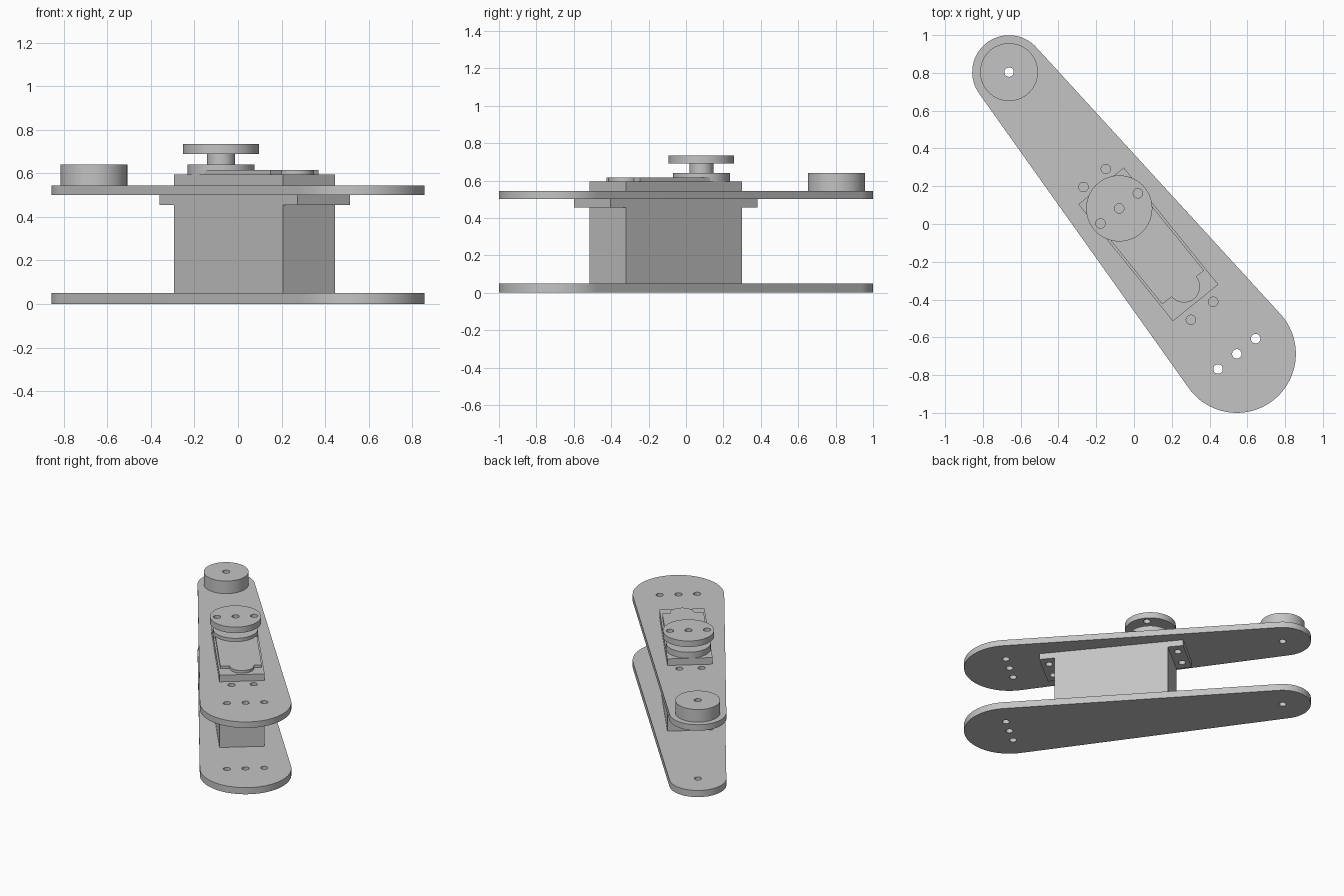
import bpy, bmesh
from math import pi, sin, cos, asin, atan2

if "Cube" in bpy.data.objects:
    bpy.data.objects.remove(bpy.data.objects["Cube"])

grey = bpy.data.materials.new("light grey")
grey.use_nodes = True
colour = (0.55, 0.55, 0.55, 1)
grey.diffuse_color = colour
grey.node_tree.nodes["Principled BSDF"].inputs["Base Color"].default_value = colour

# The arm's long axis is local x, turned across the ground
CENTRE = (0.076, -0.108, 0)
ANGLE = atan2(-0.778, 0.629)
SMALL_END, BIG_END, HORN = -1.173, 0.745, -0.245
HOLE = 0.025


def arc(u, v, r, start, end, n):
    return [(u + r * cos(start + (end - start) * i / n),
             v + r * sin(start + (end - start) * i / n)) for i in range(n + 1)]


def circle(u, v, r, n=64):
    return arc(u, v, r, 0, 2 * pi, n)[:-1]


def hole(u, v=0):
    return circle(u, v, HOLE, 24)


def rectangle(length, width):
    a, b = length / 2, width / 2
    return [(-a, -b), (a, -b), (a, b), (-a, b)]


def slab(name, z0, z1, outline, holes=()):
    """Flat part: an outline with holes, extruded from z0 to z1."""
    curve = bpy.data.curves.new(name, "CURVE")
    curve.dimensions = "2D"
    curve.fill_mode = "BOTH"
    curve.extrude = (z1 - z0) / 2
    for loop in [outline, *holes]:
        spline = curve.splines.new("POLY")
        spline.points.add(len(loop) - 1)
        for point, (u, v) in zip(spline.points, loop):
            point.co = (u, v, 0, 1)
        spline.use_cyclic_u = True
    source = bpy.data.objects.new(name + " outline", curve)
    bpy.context.scene.collection.objects.link(source)
    bpy.context.view_layer.update()
    graph = bpy.context.evaluated_depsgraph_get()
    mesh = bpy.data.meshes.new_from_object(source.evaluated_get(graph))
    bpy.data.objects.remove(source)

    bm = bmesh.new()
    bm.from_mesh(mesh)
    bmesh.ops.remove_doubles(bm, verts=bm.verts, dist=0.0002)
    bmesh.ops.recalc_face_normals(bm, faces=bm.faces)
    bm.to_mesh(mesh)
    bm.free()
    mesh.name = name
    mesh.materials.clear()
    mesh.materials.append(grey)

    part = bpy.data.objects.new(name, mesh)
    bpy.context.scene.collection.objects.link(part)
    part.location = (CENTRE[0], CENTRE[1], (z0 + z1) / 2)
    part.rotation_euler.z = ANGLE
    bpy.ops.object.select_all(action="DESELECT")
    part.select_set(True)
    bpy.context.view_layer.objects.active = part
    bpy.ops.object.shade_smooth_by_angle(angle=0.6)
    return part


# Tapered arm plates: two round ends joined by tangent sides
r_small, r_big = 0.195, 0.3125
tilt = asin((r_big - r_small) / (BIG_END - SMALL_END))
side = pi / 2 + tilt
arm = (arc(BIG_END, 0, r_big, -side, side, 48)
       + arc(SMALL_END, 0, r_small, side, 2 * pi - side, 40))
arm_holes = [hole(SMALL_END)] + [hole(BIG_END, v) for v in (-0.128, 0, 0.128)]
screw_holes = [hole(u, v) for u in (-0.452, 0.452) for v in (-0.076, 0.076)]
slab("lower_arm_plate", 0, 0.05, arm, arm_holes)
slab("upper_arm_plate", 0.5, 0.545, arm, arm_holes + screw_holes)

# Motor body with mounting flange
slab("motor_body", 0.05, 0.595, rectangle(0.796, 0.309))
slab("motor_flange", 0.455, 0.5, rectangle(1.01, 0.309), screw_holes)

# Raised lid with a rounded tongue at its far end
lid = ([(HORN, -0.142), (0.293, -0.142)]
       + arc(0.293, 0.006, 0.084, -pi / 2, pi / 2, 24)
       + [(0.293, 0.142), (HORN, 0.142)])
slab("motor_lid", 0.595, 0.615, lid)

# Output shaft and horn
slab("shaft_collar", 0.595, 0.64, circle(HORN, 0, 0.153))
slab("output_shaft", 0.64, 0.69, circle(HORN, 0, 0.064))
slab("output_horn", 0.69, 0.735, circle(HORN, 0, 0.175),
     [hole(HORN, v) for v in (-0.127, 0, 0.127)])

# Two stacked pivot discs on the small end
for name, z0, z1 in (("lower_pivot_disc", 0.545, 0.595),
                     ("upper_pivot_disc", 0.595, 0.64)):
    slab(name, z0, z1, circle(SMALL_END, 0, 0.153), [hole(SMALL_END)])
